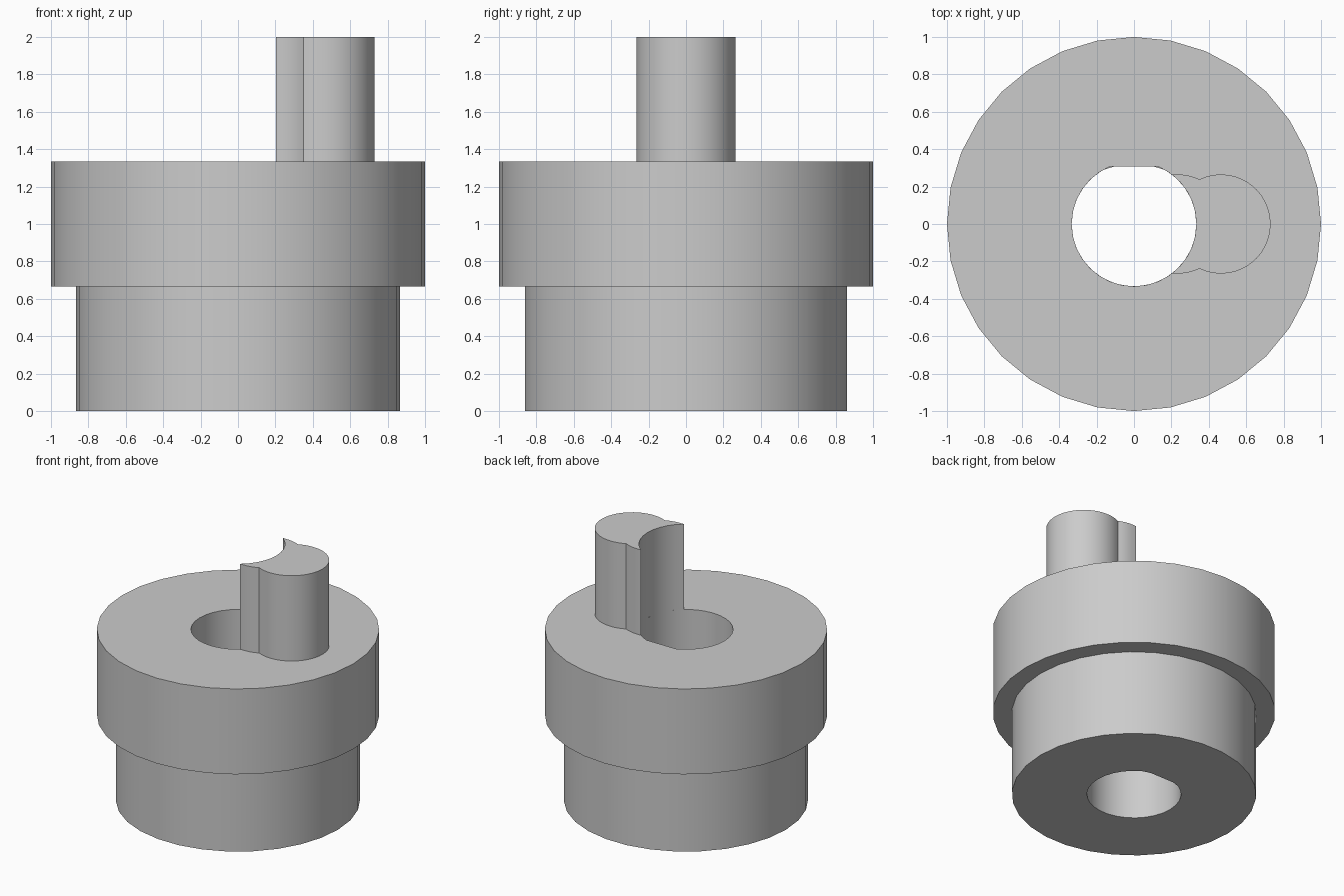
import bpy
import bmesh
from math import sin, cos, pi, asin, acos

cube = bpy.data.objects.get("Cube")
if cube:
    bpy.data.objects.remove(cube, do_unlink=True)

BORE, FLAT = 1 / 3, 0.308      # bore radius, and y of the flat in its back wall
STEP, TOP = 2 / 3, 4 / 3       # shoulder height, collar top height

grey = bpy.data.materials.new("plain grey")
grey.use_nodes = True
colour = (0.6, 0.6, 0.6, 1)
grey.diffuse_color = colour
grey.node_tree.nodes["Principled BSDF"].inputs["Base Color"].default_value = colour


def finish(bm, name):
    bmesh.ops.recalc_face_normals(bm, faces=bm.faces)
    mesh = bpy.data.meshes.new(name)
    bm.to_mesh(mesh)
    bm.free()
    mesh.materials.append(grey)
    obj = bpy.data.objects.new(name, mesh)
    bpy.context.collection.objects.link(obj)
    bpy.ops.object.select_all(action='DESELECT')
    obj.select_set(True)
    bpy.context.view_layer.objects.active = obj
    bpy.ops.object.shade_smooth_by_angle(angle=pi / 7)


def arc(cx, radius, start, end, steps):
    angles = [start + (end - start) * i / steps for i in range(steps + 1)]
    return [(cx + radius * cos(a), radius * sin(a)) for a in angles]


def bored_cylinder(name, radius, z0, z1, sides):
    """Cylinder with a through bore that has one flat side."""
    bm = bmesh.new()
    outer = arc(0, radius, 0, 2 * pi, sides)[:-1]
    inner = [(x, min(y, FLAT)) for x, y in arc(0, BORE, 0, 2 * pi, sides)[:-1]]
    loops = [[bm.verts.new((x, y, z)) for x, y in ring]
             for ring, z in ((inner, z0), (outer, z0), (outer, z1), (inner, z1))]
    for k in range(4):
        a, b = loops[k], loops[(k + 1) % 4]
        for i in range(sides):
            j = (i + 1) % sides
            bm.faces.new((a[i], a[j], b[j], b[i]))
    finish(bm, name)


bored_cylinder("lower_stem", 0.865, 0, STEP, 30)
bored_cylinder("collar", 1, STEP, TOP, 32)

# Upright post: two overlapping round lobes, hollowed by the bore
R, OUT_X, IN_X = 0.265, 0.465, 0.235
cusp = acos((IN_X - OUT_X) / 2 / R)
tip = asin(R / BORE)
tip_x, tip_y = BORE * cos(tip), BORE * sin(tip)
lobe_end = acos((tip_x - IN_X) / R)
outline = arc(OUT_X, R, -cusp, cusp, 32)
outline += arc(IN_X, R, pi - cusp, lobe_end, 6)[1:-1]
outline += arc(0, BORE, tip, -tip, 10)
outline += arc(IN_X, R, -lobe_end, cusp - pi, 6)[1:-1]

bm = bmesh.new()
base = bm.faces.new([bm.verts.new((x, y, TOP)) for x, y in outline])
raised = bmesh.ops.extrude_face_region(bm, geom=[base], use_keep_orig=True)
for v in raised["geom"]:
    if isinstance(v, bmesh.types.BMVert):
        v.co.z = 2
finish(bm, "upright_post")
